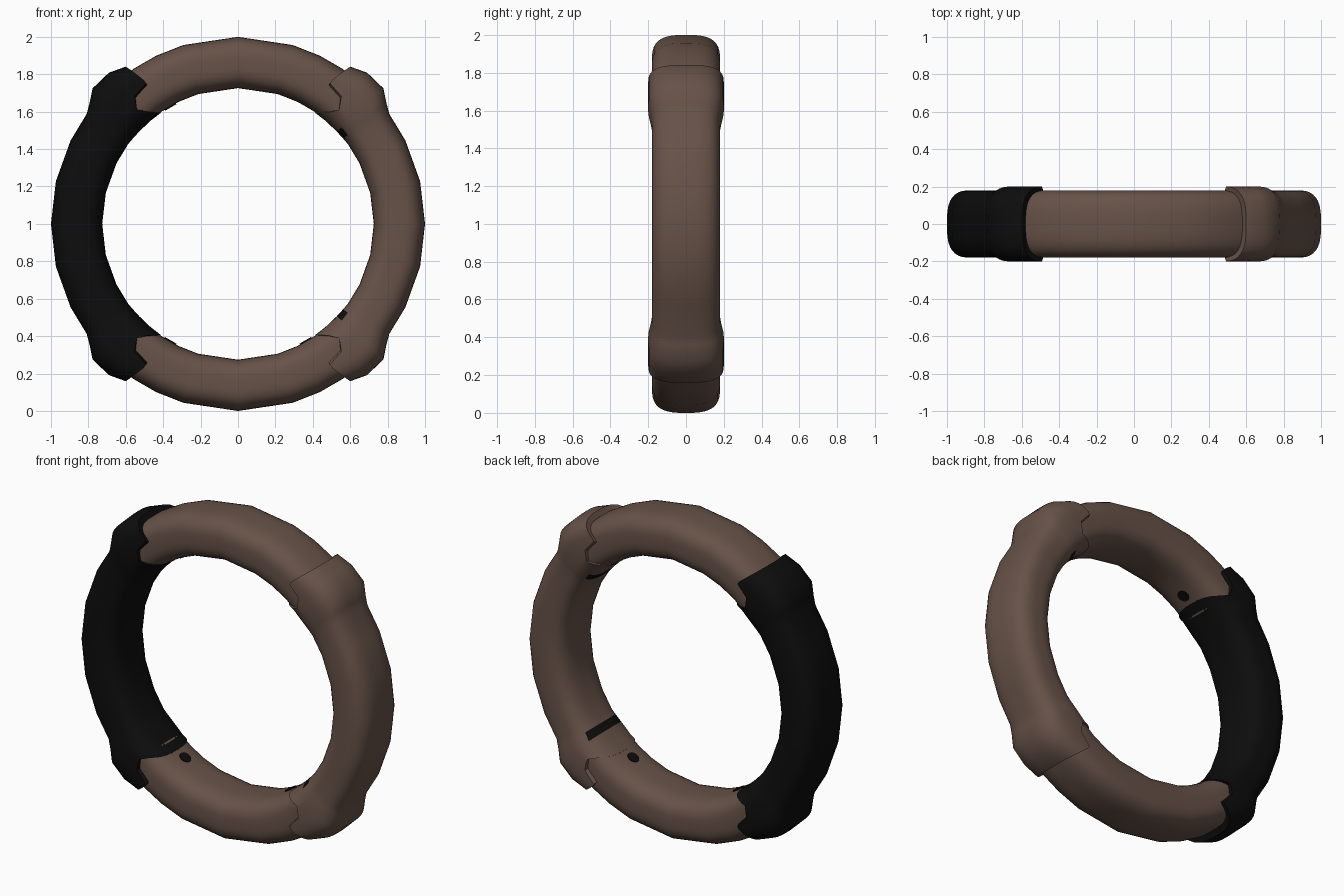
import bpy, bmesh, math
from mathutils import Matrix, Vector

if "Cube" in bpy.data.objects:
    bpy.data.objects.remove(bpy.data.objects["Cube"])

N = 48          # sides of the tube section
POW = 3.0       # roundness of the squarish section


def material(name, rgb):
    m = bpy.data.materials.new(name)
    m.diffuse_color = (*rgb, 1)
    m.use_nodes = True
    m.node_tree.nodes["Principled BSDF"].inputs["Base Color"].default_value = m.diffuse_color
    return m


brown = material("brown wood", (0.135, 0.085, 0.065))
black = material("black wood", (0.004, 0.004, 0.004))


def section(mid, a, b):
    """Squarish oval: list of (radius, y, inward-outward factor)."""
    pts = []
    for i in range(N):
        p = 2 * math.pi * i / N
        c, s = math.cos(p), math.sin(p)
        k = (abs(c) ** POW + abs(s) ** POW) ** (-1 / POW)
        pts.append((mid + a * c * k, b * s * k, c * k))
    return pts


TUBE = section(0.863, 0.137, 0.18)
FLARE = section(0.873, 0.149, 0.187)
COLLAR = section(0.893, 0.170, 0.20)
LIP = section(0.878, 0.155, 0.20)

# jagged jaw outline: (in-out factor, angle where the collar ends)
JAW = [(-1, 55), (-0.72, 51), (-0.4, 48.5), (0.0, 51), (0.14, 57.2), (1, 54.5)]


def jaw(u):
    for (u0, t0), (u1, t1) in zip(JAW, JAW[1:]):
        if u <= u1:
            return t0 + (t1 - t0) * max(0, u - u0) / (u1 - u0)
    return JAW[-1][1]


def sweep(name, rings, turn, mats, patch=False):
    """rings: (angle or function of in-out factor, section, sign)."""
    bm = bmesh.new()
    rows = []
    for ang, sec, sign in rings:
        row = []
        for r, y, u in sec:
            t = math.radians(turn + sign * (ang(u) if callable(ang) else ang))
            row.append(bm.verts.new((r * math.cos(t), y, 1 + r * math.sin(t))))
        rows.append(row)
    for j in range(len(rows) - 1):
        for i in range(N):
            k = (i + 1) % N
            f = bm.faces.new((rows[j][i], rows[j][k], rows[j + 1][k], rows[j + 1][i]))
            if patch:  # dark worn patches on the inner side near both collars
                a0, a1 = rings[j][0], rings[j + 1][0]
                if not callable(a0) and not callable(a1):
                    if {a0, a1} == {39, 43} and rings[j][1][i][2] < -0.7 and rings[j][1][k][2] < -0.7:
                        f.material_index = 1
    bm.faces.new(rows[0])
    bm.faces.new(rows[-1][::-1])
    bmesh.ops.recalc_face_normals(bm, faces=bm.faces)
    me = bpy.data.meshes.new(name)
    bm.to_mesh(me)
    bm.free()
    ob = bpy.data.objects.new(name, me)
    bpy.context.collection.objects.link(ob)
    for m in mats:
        me.materials.append(m)
    bpy.ops.object.select_all(action='DESELECT')
    ob.select_set(True)
    bpy.context.view_layer.objects.active = ob
    bpy.ops.object.shade_smooth_by_angle(angle=math.radians(35))
    return ob


def both_ways(half):
    return [(a, s, -1) for a, s in reversed(half)] + [(0, TUBE, 1)] + [(a, s, 1) for a, s in half]


# side pieces with jaw collars at both ends
side = both_ways([(13.2, TUBE), (26.5, TUBE), (36, TUBE), (39, FLARE), (43, COLLAR),
                  (lambda u: min(49.5, jaw(u) - 1), COLLAR), (jaw, LIP), (jaw, section(0.863, 0.12, 0.165))])
sweep("right_segment", side, 0, [brown, black], patch=True)
sweep("left_segment", side, 180, [black])

# plain top and bottom pieces slipping into the collars
plain = both_ways([(17, TUBE), (26, TUBE), (34, TUBE), (45, TUBE)])
sweep("top_segment", plain, 90, [brown])
sweep("bottom_segment", plain, 270, [brown])

# small dark dots on the inner face beside the left and right collars
for i, deg in enumerate((120, 240, 300)):
    t = math.radians(deg)
    d = Vector((math.cos(t), 0, math.sin(t)))
    bpy.ops.mesh.primitive_cylinder_add(vertices=16, radius=0.035, depth=0.009,
                                        location=d * 0.7235 + Vector((0, 0, 1)),
                                        rotation=d.to_track_quat('Z', 'Y').to_euler())
    dot = bpy.context.object
    dot.name = f"inner_dot_{i + 1}"
    dot.data.materials.append(black)
